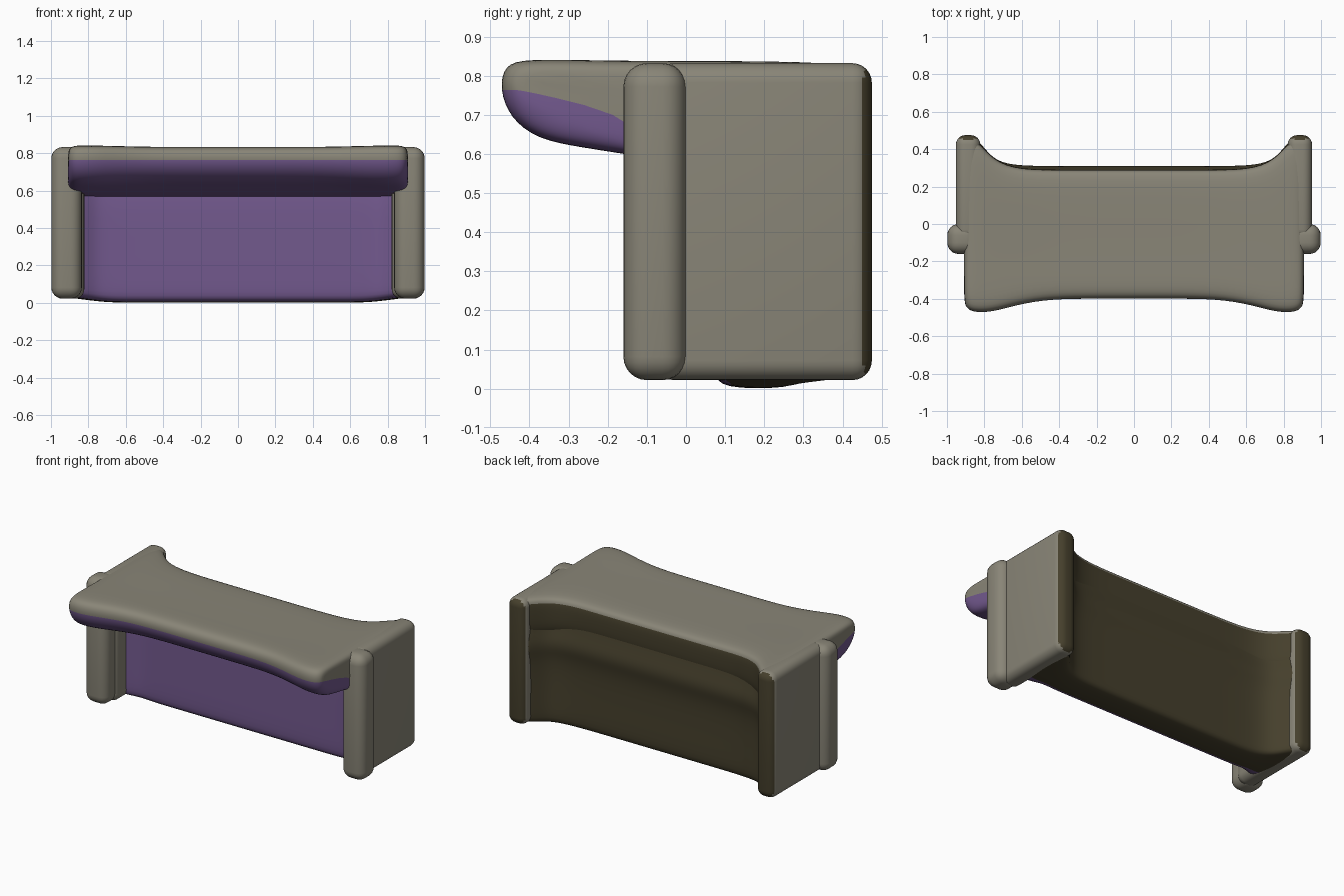
import bpy, bmesh

if "Cube" in bpy.data.objects:
    bpy.data.objects.remove(bpy.data.objects["Cube"])


def material(name, rgb):
    m = bpy.data.materials.new(name)
    m.diffuse_color = (*rgb, 1)
    m.use_nodes = True
    m.node_tree.nodes["Principled BSDF"].inputs["Base Color"].default_value = m.diffuse_color
    return m


TAUPE = material("taupe", (0.25, 0.235, 0.185))
PURPLE = material("purple", (0.17, 0.10, 0.27))
DARK = material("dark_olive", (0.06, 0.05, 0.025))


def finish(name, bm, sub=0):
    bmesh.ops.recalc_face_normals(bm, faces=bm.faces)
    me = bpy.data.meshes.new(name)
    bm.to_mesh(me)
    bm.free()
    for m in (TAUPE, PURPLE, DARK):
        me.materials.append(m)
    for p in me.polygons:
        p.use_smooth = True
    ob = bpy.data.objects.new(name, me)
    bpy.context.collection.objects.link(ob)
    if sub:
        s = ob.modifiers.new("smooth", "SUBSURF")
        s.levels = s.render_levels = sub
    return ob


def soft_box(name, lo, hi, bevel, dark_back=False):
    bm = bmesh.new()
    bmesh.ops.create_cube(bm, size=1)
    for v in bm.verts:
        v.co = [lo[i] + (v.co[i] + 0.5) * (hi[i] - lo[i]) for i in range(3)]
    bmesh.ops.bevel(bm, geom=bm.edges[:], offset=bevel, segments=6,
                    profile=0.5, affect='EDGES')
    bm.normal_update()
    for f in bm.faces:
        if dark_back and f.normal.y > 0.6:
            f.material_index = 2
    return finish(name, bm)


def loft(name, stations, section, purple, dark, cap):
    """Skin yz sections along x; stations are given for the +x half.
    cap is the range of section points that closes the purple end face."""
    full = [(-s[0], *s[1:]) for s in reversed(stations)] + list(stations)
    bm = bmesh.new()
    rings = [[bm.verts.new((s[0], y, z)) for y, z in section(*s[1:])] for s in full]
    n = len(rings[0])
    for a, b in zip(rings, rings[1:]):
        for i in range(n):
            j = (i + 1) % n
            f = bm.faces.new((a[i], a[j], b[j], b[i]))
            f.material_index = 1 if i in purple else 2 if i in dark else 0
    lo, hi = cap
    for r in (rings[0], rings[-1]):
        bm.faces.new(r[lo:hi + 1]).material_index = 1
        bm.faces.new(r[:lo + 1] + r[hi:])
    return finish(name, bm, 2)


# Counter top: overhanging front lip, purple below; (front y, back y, inset)
def top_section(front, back, k):
    return [(back - 0.03, 0.838 - k), (0.05, 0.84 - k), (-0.2, 0.84 - k),
            (front + 0.06, 0.846 - k), (front + 0.005, 0.83 - k),
            (front - 0.006, 0.765),
            (front + 0.02, 0.69 + k), (front + 0.09, 0.635 + k),
            (front + 0.2, 0.615 + k), (-0.12, 0.592 + k), (0.1, 0.56),
            (back - 0.06, 0.56), (back - 0.01, 0.62), (back - 0.005, 0.72),
            (back - 0.005, 0.81 - k)]


loft("counter_top",
     [(0.2, -0.398, 0.295, 0.01), (0.45, -0.40, 0.295, 0.01),
      (0.62, -0.43, 0.30, 0.006), (0.74, -0.465, 0.34, 0.003),
      (0.82, -0.473, 0.43, 0.002), (0.875, -0.465, 0.475, 0.003),
      (0.90, -0.44, 0.465, 0.015), (0.91, -0.41, 0.45, 0.04)],
     top_section, {5, 6, 7, 8, 9}, {11, 12, 13}, (5, 9))


# Front panel: purple face, dark back with a low ridge, flared ends
def panel_section(front, back, low):
    return [(front, 0.60), (front, 0.40), (front, 0.20), (front, low + 0.04),
            (front + 0.015, low), (back - 0.03, low), (back - 0.005, low + 0.025),
            (back - 0.01, 0.20), (back - 0.01, 0.42), (back + 0.015, 0.50),
            (back + 0.015, 0.56), (back - 0.01, 0.64), (back - 0.03, 0.80),
            (front + 0.05, 0.80)]


loft("front_panel",
     [(0.2, 0.07, 0.295, 0.0), (0.55, 0.07, 0.295, 0.0), (0.68, 0.07, 0.305, 0.0),
      (0.76, 0.065, 0.34, 0.008), (0.82, 0.03, 0.42, 0.015), (0.87, 0.02, 0.462, 0.022),
      (0.89, 0.02, 0.462, 0.025)],
     panel_section, {0, 1, 2, 3, 13}, set(range(4, 13)), (0, 3))

# Side panels and front posts
for side, name in ((-1, "left"), (1, "right")):
    def span(a, b):
        return sorted((side * a, side * b))
    x0, x1 = span(0.822, 0.952)
    soft_box(name + "_side_panel", (x0, -0.08, 0.022), (x1, 0.475, 0.832), 0.05, True)
    x0, x1 = span(0.835, 0.998)
    soft_box(name + "_post", (x0, -0.16, 0.022), (x1, 0.0, 0.832), 0.06)
